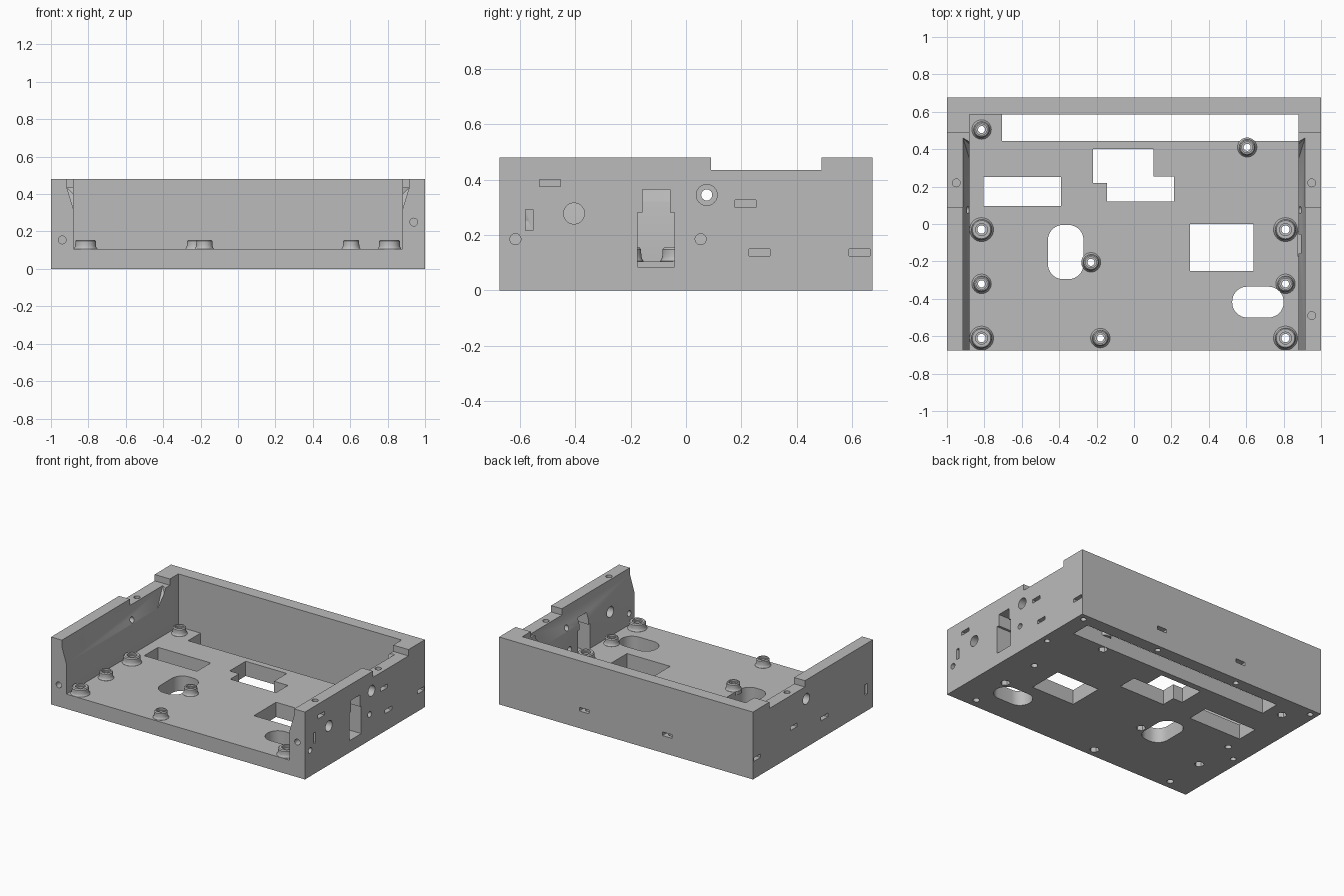
import bpy, bmesh
from math import pi, cos, sin
from mathutils import Matrix, Vector

cube = bpy.data.objects.get("Cube")
if cube:
    bpy.data.objects.remove(cube, do_unlink=True)

grey = bpy.data.materials.new("plain grey")
grey.use_nodes = True
grey.diffuse_color = (0.5, 0.5, 0.5, 1)
grey.node_tree.nodes["Principled BSDF"].inputs["Base Color"].default_value = grey.diffuse_color

FLOOR, TOP, INNER, BACK, DEPTH = 0.105, 0.48, 0.88, 0.585, 0.675


def finish(bm, name):
    bmesh.ops.recalc_face_normals(bm, faces=bm.faces)
    mesh = bpy.data.meshes.new(name)
    bm.to_mesh(mesh)
    bm.free()
    mesh.materials.append(grey)
    obj = bpy.data.objects.new(name, mesh)
    bpy.context.scene.collection.objects.link(obj)
    return obj


def box(lo, hi, name="cutter"):
    bm = bmesh.new()
    lo, hi = Vector(lo), Vector(hi)
    bmesh.ops.create_cube(bm, size=1, matrix=Matrix.LocRotScale((lo + hi) / 2, None, hi - lo))
    return finish(bm, name)


def hull(points):
    bm = bmesh.new()
    for p in points:
        bm.verts.new(p)
    bmesh.ops.convex_hull(bm, input=bm.verts)
    bmesh.ops.dissolve_limit(bm, angle_limit=0.001, verts=bm.verts, edges=bm.edges)
    return finish(bm, "cutter")


def rod(start, end, r, sides=24):
    """Cylinder between two points."""
    a, b = Vector(start), Vector(end)
    bm = bmesh.new()
    turn = (b - a).to_track_quat("Z", "Y").to_matrix().to_4x4()
    bmesh.ops.create_cone(bm, cap_ends=True, segments=sides, radius1=r, radius2=r,
                          depth=(b - a).length, matrix=Matrix.Translation((a + b) / 2) @ turn)
    return finish(bm, "cutter")


def rounded(x0, x1, y0, y1, r):
    """Rounded opening through the floor."""
    ring = [2 * pi * i / 32 for i in range(32)]
    return hull([(cx + r * cos(t), cy + r * sin(t), z) for z in (-0.1, 0.2) for t in ring
                 for cx in (x0 + r, x1 - r) for cy in (y0 + r, y1 - r)])


def lathe(profile, x, y, sides=32):
    """Revolved solid around a vertical axis."""
    bm = bmesh.new()
    rings = [[bm.verts.new((x + r * cos(2 * pi * i / sides), y + r * sin(2 * pi * i / sides), z))
              for i in range(sides)] for r, z in profile]
    for a, b in zip(rings, rings[1:]):
        for i in range(sides):
            j = (i + 1) % sides
            bm.faces.new((a[i], a[j], b[j], b[i]))
    bm.faces.new(rings[0])
    bm.faces.new(rings[-1])
    return finish(bm, "boss")


steps = []


def cut(obj):
    steps.append((obj, "DIFFERENCE"))


# Solid tray, then its cavity open at the front
tray = box((-1, -DEPTH, 0), (1, DEPTH, TOP), "tray")
cut(box((-INNER, -0.8, FLOOR), (INNER, BACK, 0.7)))

# Tapered inner faces and lowered rims of both side walls
for s in (-1, 1):
    cut(hull([(s * x, y, z) for x, z, end in
              ((0.8, 0.32, 0.35), (INNER, 0.32, 0.35), (0.915, 0.435, 0.46),
               (0.915, 0.6, 0.46), (0.8, 0.6, 0.46)) for y in (-0.8, end)]))
    xs = sorted((s * 0.8, s * 1.1))
    cut(box((xs[0], 0.09, 0.435), (xs[1], 0.49, 0.6)))

# Floor openings
for x0, x1, y0, y1 in ((-0.705, INNER, 0.445, BACK), (-0.805, -0.39, 0.095, 0.25),
                       (-0.22, 0.105, 0.22, 0.4), (-0.145, 0.215, 0.12, 0.255),
                       (0.3, 0.64, -0.25, 0)):
    cut(box((x0, y0, -0.1), (x1, y1, 0.2)))
cut(rounded(-0.46, -0.27, -0.295, -0.005, 0.08))
cut(rounded(0.525, 0.8, -0.5, -0.335, 0.08))

# Flared screw bosses with through holes
large = [(x, y) for x in (-0.815, 0.81) for y in (-0.03, -0.61)]
small = [(-0.815, 0.505), (0.605, 0.41), (-0.23, -0.205),
         (-0.815, -0.32), (0.81, -0.32), (-0.18, -0.61)]
for spots, r in ((large, 0.055), (small, 0.043)):
    flare = [(r + 0.009, 0.08), (r + 0.009, 0.106), (r + 0.004, 0.112),
             (r + 0.001, 0.122), (r, 0.135), (r, 0.148), (r - 0.006, 0.155)]
    for x, y in spots:
        steps.append((lathe(flare, x, y), "UNION"))
for spots, r in ((large, 0.022), (small, 0.019)):
    for x, y in spots:
        cut(rod((x, y, -0.1), (x, y, 0.3), r))
        cut(rod((x, y, 0.142), (x, y, 0.3), r + 0.01))
for x, y in small:
    cut(rod((x, y, -0.1), (x, y, 0.06), 0.032, 6))

# Nut slots in the sides: side, y, z, width, height
W, H = 0.076, 0.026
for s, y, z, w, h in ((1, -0.492, 0.388, W, H), (1, -0.567, 0.255, H, W),
                      (1, 0.215, 0.313, W, H), (1, 0.265, 0.137, W, H),
                      (1, 0.627, 0.137, W, H), (-1, -0.6, 0.155, H, W),
                      (-1, 0.215, 0.2, W, H), (-1, -0.13, 0.137, W, H),
                      (-1, 0.627, 0.137, W, H)):
    xs = sorted((s * 0.92, s * 1.1))
    cut(box((xs[0], y - w / 2, z - h / 2), (xs[1], y + w / 2, z + h / 2)))
# Nut slots in the back
for x in (-0.325, 0.33):
    cut(box((x - W / 2, 0.6, 0.135 - H / 2), (x + W / 2, 0.8, 0.135 + H / 2)))

# Screw holes entering from the top, front and bottom
for x, y, z in ((-0.95, 0.22, 0.2), (0.95, 0.22, 0.3), (0.95, -0.49, 0.37)):
    cut(rod((x, y, z), (x, y, 0.6), 0.021))
for x, z in ((-0.94, 0.155), (0.94, 0.25)):
    cut(rod((x, -0.8, z), (x, -0.57, z), 0.021))
for x, y in ((-0.325, 0.63), (0.33, 0.63), (0.95, 0.627), (-0.95, 0.627),
             (0.95, 0.265), (-0.94, -0.13)):
    cut(rod((x, y, -0.1), (x, y, 0.137), 0.019))

# Round side holes, and the countersunk pair across both walls
for y, z, r in ((-0.405, 0.278, 0.038), (-0.617, 0.185, 0.02), (0.053, 0.185, 0.02)):
    cut(rod((0.8, y, z), (1.1, y, z), r))
for s in (-1, 1):
    cut(rod((s * 0.8, 0.075, 0.345), (s * 1.1, 0.075, 0.345), 0.02))
    cut(rod((s * 0.95, 0.075, 0.345), (s * 1.1, 0.075, 0.345), 0.038))

# Stepped window in the left wall
cut(box((0.877, -0.175, 0.085), (1.1, -0.042, 0.282)))
cut(box((0.85, -0.158, 0.2), (1.1, -0.057, 0.365)))

# Apply every step in order and drop the helper shapes
for helper, operation in steps:
    mod = tray.modifiers.new("shape", "BOOLEAN")
    mod.object, mod.operation, mod.solver = helper, operation, "EXACT"
deps = bpy.context.evaluated_depsgraph_get()
result = bpy.data.meshes.new_from_object(tray.evaluated_get(deps))
tray.modifiers.clear()
tray.data = result
result.materials.clear()
result.materials.append(grey)
for helper, _ in steps:
    bpy.data.objects.remove(helper, do_unlink=True)

bpy.ops.object.select_all(action="DESELECT")
tray.select_set(True)
bpy.context.view_layer.objects.active = tray
bpy.ops.object.shade_smooth_by_angle(angle=pi / 6)
